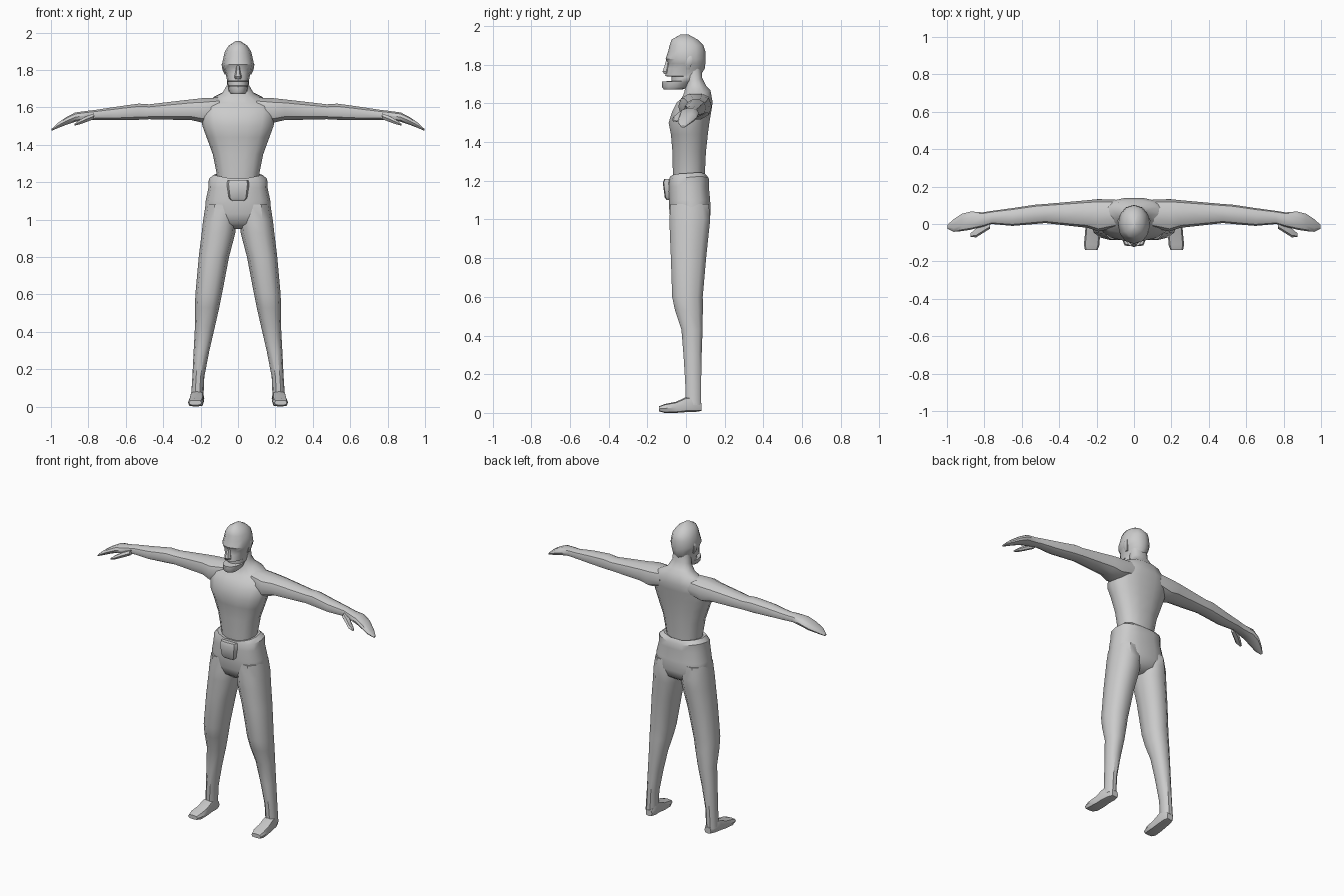
import bpy, bmesh, math

AXES = {'z': (0, 1, 2), 'x': (1, 2, 0), 'y': (0, 2, 1)}


def finish(name, bm, mirror=False, angle=40):
    bmesh.ops.recalc_face_normals(bm, faces=bm.faces)
    me = bpy.data.meshes.new(name)
    bm.to_mesh(me)
    bm.free()
    ob = bpy.data.objects.new(name, me)
    bpy.context.collection.objects.link(ob)
    if mirror:
        ob.modifiers.new("Mirror", 'MIRROR')
        ob.modifiers["Mirror"].use_mirror_merge = False
    bpy.ops.object.select_all(action='DESELECT')
    ob.select_set(True)
    bpy.context.view_layer.objects.active = ob
    bpy.ops.object.shade_smooth_by_angle(angle=math.radians(angle))
    return ob


def loft(name, axis, rings, n=12, power=0.85, mirror=False, angle=40, shape=None):
    """Skin rounded cross-sections (position, a_min, a_max, b_min, b_max)."""
    ia, ib, it = AXES[axis]
    bm = bmesh.new()
    loops = []
    for t, a0, a1, b0, b1 in rings:
        loop = []
        for k in range(n):
            w = 2 * math.pi * k / n
            c, s = math.cos(w), math.sin(w)
            p = [0, 0, 0]
            p[ia] = (a0 + a1) / 2 + (a1 - a0) / 2 * math.copysign(abs(c) ** power, c)
            p[ib] = (b0 + b1) / 2 + (b1 - b0) / 2 * math.copysign(abs(s) ** power, s)
            p[it] = t
            if shape:
                p = shape(p)
            loop.append(bm.verts.new(p))
        loops.append(loop)
    for lo, hi in zip(loops, loops[1:]):
        for k in range(n):
            j = (k + 1) % n
            bm.faces.new((lo[k], lo[j], hi[j], hi[k]))
    bm.faces.new(loops[0])
    bm.faces.new(loops[-1])
    return finish(name, bm, mirror, angle)


def sym(rows):
    """Rings symmetric in x: (z, half width, y front, y back)."""
    return [(z, -h, h, f, b) for z, h, f, b in rows]


# Torso, shoulders and neck
def slope_collar(p):
    if p[2] > 1.62:
        p[2] += (p[1] - 0.05) * 0.3
    return p


loft("torso", 'z', sym([
    (1.17, 0.105, -0.065, 0.095), (1.25, 0.115, -0.07, 0.10),
    (1.35, 0.135, -0.072, 0.105), (1.44, 0.168, -0.08, 0.115),
    (1.50, 0.19, -0.092, 0.123), (1.56, 0.20, -0.073, 0.133),
    (1.605, 0.195, -0.05, 0.14), (1.645, 0.14, -0.025, 0.128),
    (1.675, 0.085, -0.01, 0.105), (1.72, 0.06, 0.0, 0.085),
    (1.78, 0.055, 0.0, 0.08)]), n=14, shape=slope_collar)

# Arm with flattened hand
loft("arm", 'x', [
    (0.10, -0.02, 0.13, 1.54, 1.655), (0.19, -0.04, 0.133, 1.515, 1.652),
    (0.25, -0.02, 0.127, 1.53, 1.645), (0.36, -0.008, 0.117, 1.532, 1.632),
    (0.475, 0.005, 0.107, 1.535, 1.618), (0.53, 0.0, 0.103, 1.532, 1.622),
    (0.65, -0.01, 0.085, 1.53, 1.605), (0.76, 0.0, 0.07, 1.532, 1.588),
    (0.81, -0.015, 0.062, 1.53, 1.582), (0.87, -0.03, 0.067, 1.522, 1.574),
    (0.92, -0.038, 0.055, 1.505, 1.548), (0.965, -0.042, 0.025, 1.488, 1.516),
    (0.998, -0.025, -0.005, 1.474, 1.484)], n=10, mirror=True)

# Thumb
loft("thumb", 'x', [
    (0.77, -0.025, 0.02, 1.535, 1.57), (0.81, -0.05, 0.0, 1.52, 1.555),
    (0.845, -0.072, -0.025, 1.508, 1.535), (0.875, -0.068, -0.05, 1.502, 1.512)],
    n=6, mirror=True)

# Trouser seat with a rim raised at the sides and back
def raise_rim(p):
    if p[2] > 1.17:
        p[2] += 0.2 * abs(p[0]) + 0.12 * max(p[1], 0)
    return p


loft("trouser_seat", 'z', sym([
    (0.95, 0.03, -0.03, 0.07), (0.98, 0.13, -0.07, 0.115),
    (1.03, 0.178, -0.088, 0.13), (1.10, 0.173, -0.09, 0.127),
    (1.17, 0.158, -0.092, 0.12), (1.185, 0.156, -0.09, 0.122),
    (1.212, 0.13, -0.085, 0.105), (1.208, 0.10, -0.06, 0.09)]),
    n=14, power=0.75, shape=raise_rim)

# Belt pouch at the front
loft("belt_pouch", 'z', sym([
    (1.10, 0.035, -0.10, -0.06), (1.115, 0.05, -0.11, -0.06),
    (1.19, 0.06, -0.12, -0.06), (1.21, 0.055, -0.112, -0.06)]), n=8, power=0.5)

# Trouser leg
loft("trouser_leg", 'z', [
    (1.08, 0.02, 0.173, -0.085, 0.122), (1.00, 0.008, 0.186, -0.09, 0.13),
    (0.93, 0.014, 0.194, -0.088, 0.122), (0.80, 0.048, 0.21, -0.082, 0.108),
    (0.60, 0.086, 0.228, -0.075, 0.09), (0.53, 0.10, 0.23, -0.06, 0.09),
    (0.43, 0.123, 0.23, -0.026, 0.088), (0.30, 0.153, 0.237, -0.015, 0.083),
    (0.16, 0.18, 0.244, -0.006, 0.08), (0.04, 0.185, 0.252, -0.002, 0.08)],
    n=10, mirror=True)

# Foot
loft("foot", 'y', [
    (0.08, 0.19, 0.235, 0.01, 0.05), (0.05, 0.18, 0.25, 0.005, 0.085),
    (0.0, 0.182, 0.258, 0.004, 0.082), (-0.05, 0.182, 0.262, 0.0, 0.058),
    (-0.11, 0.184, 0.268, 0.0, 0.046), (-0.14, 0.195, 0.262, 0.008, 0.034)],
    n=8, power=0.6, mirror=True)

# Head with an open mouth notch between upper lip and jaw
loft("head", 'z', sym([
    (1.672, 0.038, -0.115, -0.02), (1.685, 0.05, -0.124, 0.02),
    (1.713, 0.055, -0.124, 0.05), (1.716, 0.054, -0.075, 0.055),
    (1.738, 0.057, -0.075, 0.07), (1.741, 0.058, -0.108, 0.073),
    (1.78, 0.066, -0.10, 0.097), (1.805, 0.077, -0.093, 0.10),
    (1.83, 0.086, -0.105, 0.102), (1.87, 0.077, -0.092, 0.10),
    (1.90, 0.07, -0.085, 0.09), (1.93, 0.05, -0.074, 0.06),
    (1.955, 0.012, -0.03, 0.015)]), n=12, power=0.95)

# Nose
loft("nose", 'z', sym([
    (1.752, 0.016, -0.115, -0.08), (1.765, 0.02, -0.124, -0.08),
    (1.79, 0.013, -0.114, -0.08), (1.825, 0.008, -0.104, -0.08)]), n=6)

# Ear
loft("ear", 'z', [
    (1.775, 0.06, 0.07, 0.0, 0.02), (1.80, 0.06, 0.083, -0.005, 0.03),
    (1.83, 0.065, 0.088, 0.0, 0.035), (1.845, 0.065, 0.08, 0.01, 0.03)],
    n=6, mirror=True)
